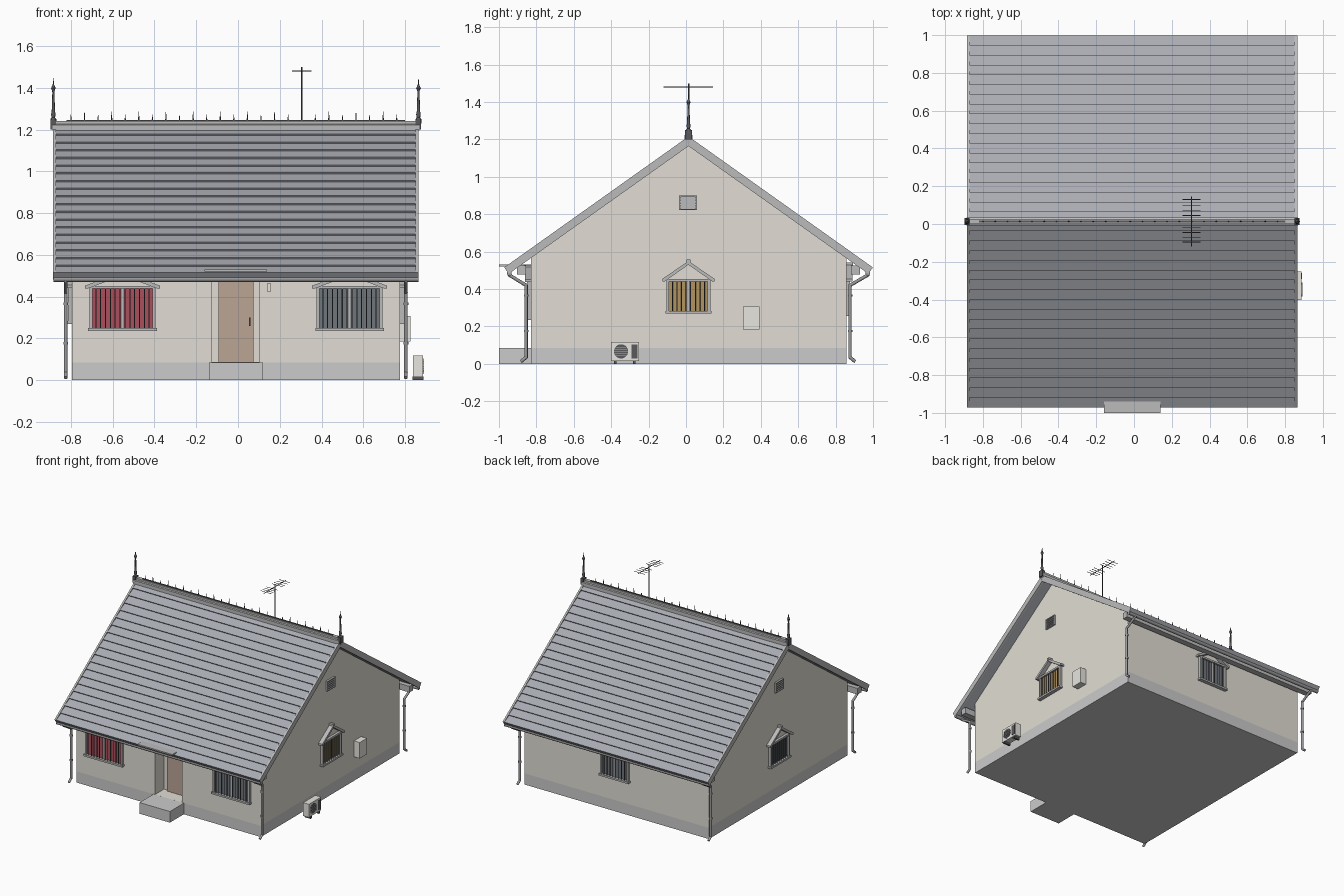
import bpy, bmesh, math
from mathutils import Matrix, Vector

if "Cube" in bpy.data.objects:
    bpy.data.objects.remove(bpy.data.objects["Cube"])


def material(name, r, g, b):
    m = bpy.data.materials.new(name)
    m.diffuse_color = (r, g, b, 1)
    m.use_nodes = True
    m.node_tree.nodes["Principled BSDF"].inputs["Base Color"].default_value = m.diffuse_color
    return m


WALL = material("plaster", 0.76, 0.73, 0.66)
PLINTH = material("concrete", 0.62, 0.63, 0.60)
ROOF = material("roof_tile", 0.40, 0.41, 0.45)
TRIM = material("trim", 0.50, 0.50, 0.50)
IRON = material("iron", 0.10, 0.10, 0.11)
PIPE = material("pipe", 0.32, 0.32, 0.33)
WOOD = material("door_wood", 0.50, 0.38, 0.30)
WHITE = material("white_metal", 0.80, 0.79, 0.74)
DARK = material("dark_glass", 0.16, 0.18, 0.20)
RED = material("red_curtain", 0.40, 0.08, 0.11)
AMBER = material("amber_curtain", 0.45, 0.30, 0.12)

YC = 0.0135                      # ridge position in y
APEX, EAVE, RUN = 1.215, 0.515, 0.985
TH = math.atan2(APEX - EAVE, RUN)


def make(name, bm, mat=None, smooth=False):
    bmesh.ops.recalc_face_normals(bm, faces=bm.faces)
    me = bpy.data.meshes.new(name)
    bm.to_mesh(me)
    bm.free()
    ob = bpy.data.objects.new(name, me)
    bpy.context.collection.objects.link(ob)
    if mat:
        me.materials.append(mat)
    if smooth:
        bpy.ops.object.select_all(action='DESELECT')
        ob.select_set(True)
        bpy.context.view_layer.objects.active = ob
        bpy.ops.object.shade_smooth_by_angle(angle=math.radians(40))
    return ob


def boxes(name, items, mat=None, M=Matrix()):
    # each item: x0, x1, y0, y1, z0, z1
    bm = bmesh.new()
    for x0, x1, y0, y1, z0, z1 in items:
        T = Matrix.Translation(((x0 + x1) / 2, (y0 + y1) / 2, (z0 + z1) / 2))
        S = Matrix.Diagonal((x1 - x0, y1 - y0, z1 - z0, 1))
        bmesh.ops.create_cube(bm, size=1, matrix=M @ T @ S)
    return make(name, bm, mat)


def prism(name, pts, lo, hi, mat=None, M=Matrix()):
    # closed (y, z) profile extruded along x
    bm = bmesh.new()
    f = bm.faces.new([bm.verts.new(M @ Vector((lo, y, z))) for y, z in pts])
    ext = bmesh.ops.extrude_face_region(bm, geom=[f])
    verts = [g for g in ext["geom"] if isinstance(g, bmesh.types.BMVert)]
    bmesh.ops.translate(bm, verts=verts, vec=M.to_3x3() @ Vector((hi - lo, 0, 0)))
    return make(name, bm, mat)


def rod(bm, a, b, r, r2=None, n=8):
    a, b = Vector(a), Vector(b)
    d = b - a
    M = Matrix.Translation((a + b) / 2) @ d.to_track_quat('Z', 'Y').to_matrix().to_4x4()
    bmesh.ops.create_cone(bm, cap_ends=True, segments=n, radius1=r,
                          radius2=r if r2 is None else r2, depth=d.length, matrix=M)


def lathe(name, prof, loc, mat):
    bm = bmesh.new()
    vs = [bm.verts.new((r, 0, z)) for r, z in prof]
    es = [bm.edges.new(p) for p in zip(vs, vs[1:])]
    bmesh.ops.spin(bm, geom=vs + es, cent=(0, 0, 0), axis=(0, 0, 1), angle=2 * math.pi, steps=12)
    bmesh.ops.remove_doubles(bm, verts=bm.verts, dist=1e-5)
    bmesh.ops.translate(bm, verts=bm.verts, vec=loc)
    return make(name, bm, mat, True)


# Plinth and gabled walls, with a recess cut for the door
X0, X1, Y0, Y1 = -0.795, 0.776, -0.83, 0.857
boxes("plinth", [(X0, X1, Y0, Y1, 0, 0.086)], PLINTH)
walls = prism("walls", [(Y0, 0.086), (Y1, 0.086), (Y1, 0.58), (YC, 1.18), (Y0, 0.58)], X0, X1, WALL)
cutter = boxes("door_recess_cutter", [(-0.127, 0.103, -0.95, -0.72, 0.0862, 0.52)])
cutter.hide_render = True
cutter.hide_viewport = False
cutter.display_type = 'WIRE'
mod = walls.modifiers.new("door_recess", 'BOOLEAN')
mod.operation, mod.solver, mod.object = 'DIFFERENCE', 'EXACT', cutter

# Door, doorstep, canopy and lamp
boxes("door", [(-0.093, 0.074, -0.735, -0.715, 0.086, 0.49)], WOOD)
boxes("door_handle", [(0.052, 0.06, -0.75, -0.734, 0.26, 0.30)], IRON)
boxes("doorstep", [(-0.14, 0.119, -1.0, Y0, 0, 0.086)], PLINTH)
boxes("door_canopy", [(-0.16, 0.14, -1.0, Y0, 0.521, 0.531)], TRIM)
boxes("porch_lamp", [(0.14, 0.157, -0.85, Y0, 0.425, 0.462)], WHITE)

# Roof slopes with stepped tile courses, gutters and wall plates
RX0, RX1, ROWS, T = -0.884, 0.864, 19, 0.038
L = RUN / math.cos(TH)
for side, s in (("front", -1), ("back", 1)):
    def at(d, h):
        # d down the slope, h above the slope surface
        return (YC + s * (d * math.cos(TH) + h * math.sin(TH)),
                APEX - d * math.sin(TH) + h * math.cos(TH))
    prof = []
    for i in range(ROWS):
        prof += [at(L * i / ROWS, -0.009), at(L * (i + 1) / ROWS, 0)]
    prof += [at(L, -T), (YC, APEX - T / math.cos(TH))]
    prism(side + "_roof_slope", prof, RX0, RX1, ROOF)
    for x, tag in ((RX0, "left"), (RX1 - 0.012, "right")):
        lift = 0.001
        prism(f"{side}_{tag}_barge_board", [at(0.01, lift), at(L, lift), at(L, -T - 0.003),
              (YC, APEX - (T + 0.003) / math.cos(TH))], x - 0.001, x + 0.013, TRIM)
    ey = YC + s * 0.958
    bm = bmesh.new()
    rod(bm, (RX0, ey, 0.484), (RX1, ey, 0.484), 0.013, n=12)
    make(side + "_gutter", bm, PIPE, True)
    wy = YC + s * 0.893
    boxes(side + "_wall_plate", [(RX0 + 0.02, RX1 - 0.02, wy - 0.023, wy + 0.023, 0.478, 0.525)], TRIM)

    # Downpipes at both corners, with clips
    py = (Y0 - 0.025) if s < 0 else (Y1 + 0.02)
    for tag, x in (("left", -0.825), ("right", 0.804)):
        bm = bmesh.new()
        path = [(x, ey, 0.485), (x, ey, 0.475), (x, py, 0.42), (x, py, 0.035), (x, py + s * 0.028, 0.012)]
        for a, b in zip(path, path[1:]):
            rod(bm, a, b, 0.009, n=10)
        for p in path[1:-1]:
            bmesh.ops.create_uvsphere(bm, u_segments=10, v_segments=6, radius=0.0095,
                                      matrix=Matrix.Translation(p))
        for z in (0.17, 0.36):
            rod(bm, (x, py, z), (x, py, z + 0.012), 0.012, n=10)
        make(f"{side}_{tag}_downpipe", bm, PIPE, True)

# Ridge cap, cresting and finials
w = 0.022
prism("ridge_cap", [(YC - w, 1.195), (YC + w, 1.195), (YC + w, 1.222), (YC + 0.014, 1.226),
      (YC + 0.014, 1.24), (YC - 0.014, 1.24), (YC - 0.014, 1.226), (YC - w, 1.222)],
      RX0 - 0.004, RX1 + 0.004, TRIM)
bm = bmesh.new()
for i in range(25):
    x = -0.8 + i * 0.065
    rod(bm, (x, YC, 1.235), (x, YC, 1.287 if i % 2 else 1.272), 0.005, 0.0008, 6)
make("ridge_cresting", bm, IRON)
boxes("cresting_rail", [(-0.82, 0.80, YC - 0.005, YC + 0.005, 1.238, 1.246)], IRON)
FIN = [(0, 0), (0.014, 0), (0.014, 0.022), (0.008, 0.03), (0.011, 0.045), (0.008, 0.06), (0.005, 0.15),
       (0.006, 0.158), (0.011, 0.17), (0.006, 0.182), (0.003, 0.19), (0, 0.225)]
for tag, x in (("left", RX0), ("right", RX1)):
    lathe(tag + "_finial", FIN, (x, YC, 1.228), IRON)
    boxes(tag + "_finial_base", [(x - 0.013, x + 0.013, YC - 0.018, YC + 0.018, 1.20, 1.25)], IRON)

# Aerial
bm = bmesh.new()
AX = 0.305
rod(bm, (AX, YC, 1.2), (AX, YC, 1.5), 0.004)
rod(bm, (AX, -0.12, 1.481), (AX, 0.145, 1.481), 0.0025, n=6)
for y in (-0.095, -0.07, -0.045, -0.02, 0.045, 0.07, 0.10, 0.13):
    rod(bm, (AX - 0.047, y, 1.481), (AX + 0.047, y, 1.481), 0.002, n=6)
make("aerial", bm, IRON)


# Barred windows with a gabled hood; local -y points outwards
def window(name, M, wid, z0, z1, rise, bars, glass):
    h, f = wid / 2, 0.014
    boxes(name + "_frame", [(-h, -h + f, -0.02, 0.01, z0, z1), (h - f, h, -0.02, 0.01, z0, z1),
          (-h, h, -0.02, 0.01, z1 - f, z1), (-h - 0.006, h + 0.006, -0.028, 0.01, z0, z0 + f),
          (-0.004, 0.004, -0.012, 0.01, z0, z1)], TRIM, M)
    boxes(name + "_glass", [(-h + f / 2, h - f / 2, -0.006, 0.005, z0 + f / 2, z1 - f / 2)], glass, M)
    bm = bmesh.new()
    for i in range(1, bars):
        x = -h + f / 2 + (wid - f) * i / bars
        rod(bm, M @ Vector((x, -0.017, z0 + f / 2)), M @ Vector((x, -0.017, z1 - f / 2)), 0.0028, n=6)
    make(name + "_bars", bm, IRON)
    e, t = h + 0.022, 0.014
    R = M @ Matrix.Rotation(math.radians(90), 4, 'Z')      # profile (y, z) now runs across the window
    prism(name + "_hood", [(-e, z1), (0, z1 + rise), (e, z1), (e, z1 - t), (e - 0.012, z1 - t),
          (0, z1 + rise - t * 1.4), (-e + 0.012, z1 - t), (-e, z1 - t)], -0.032, 0.005, TRIM, R)
    boxes(name + "_hood_tip", [(-0.01, 0.01, -0.035, 0.005, z1 + rise - 0.015, z1 + rise + 0.008)], TRIM, M)


def facing(x, y, deg):
    return Matrix.Translation((x, y, 0)) @ Matrix.Rotation(math.radians(deg), 4, 'Z')


window("front_left_window", facing(-0.553, Y0, 0), 0.316, 0.235, 0.452, 0.07, 13, RED)
window("front_right_window", facing(0.534, Y0, 0), 0.316, 0.235, 0.452, 0.07, 13, DARK)
window("back_window", facing(0, Y1, 180), 0.24, 0.255, 0.455, 0.08, 9, DARK)
window("right_window", facing(X1, 0.013, 90), 0.234, 0.27, 0.455, 0.095, 9, AMBER)
window("left_window", facing(X0, 0.013, -90), 0.234, 0.27, 0.455, 0.095, 9, DARK)

# Louvred gable vents
for tag, M in (("right", facing(X1, 0.011, 90)), ("left", facing(X0, 0.011, -90))):
    slats = [(-0.042, 0.042, -0.012, 0, z, z + 0.006) for z in (0.836, 0.85, 0.864, 0.878)]
    boxes(tag + "_vent", slats + [(-0.048, -0.041, -0.014, 0, 0.822, 0.9), (0.041, 0.048, -0.014, 0, 0.822, 0.9),
          (-0.048, 0.048, -0.014, 0, 0.893, 0.9), (-0.048, 0.048, -0.014, 0, 0.822, 0.829),
          (-0.042, 0.042, -0.005, 0, 0.825, 0.895)], TRIM, M)

# Meter box
boxes("meter_box", [(X1, 0.825, 0.305, 0.393, 0.185, 0.308)], WHITE)

# Air conditioner with fan grille, side panel and feet
boxes("air_conditioner", [(0.837, 0.886, -0.402, -0.252, 0.016, 0.118)], WHITE)
boxes("air_conditioner_panel", [(0.88, 0.889, -0.292, -0.26, 0.03, 0.105)], IRON)
boxes("air_conditioner_feet", [(0.835, 0.889, y, y + 0.014, 0, 0.017) for y in (-0.385, -0.283)], IRON)
bm = bmesh.new()
rod(bm, (0.88, -0.347, 0.067), (0.888, -0.347, 0.067), 0.038, n=24)
make("air_conditioner_fan", bm, IRON)
boxes("air_conditioner_grille", [(0.886, 0.891, -0.347 - c, -0.347 + c, z - 0.0015, z + 0.0015)
      for z, c in ((0.044, 0.029), (0.055, 0.035), (0.067, 0.037), (0.079, 0.035), (0.09, 0.029))], TRIM)
